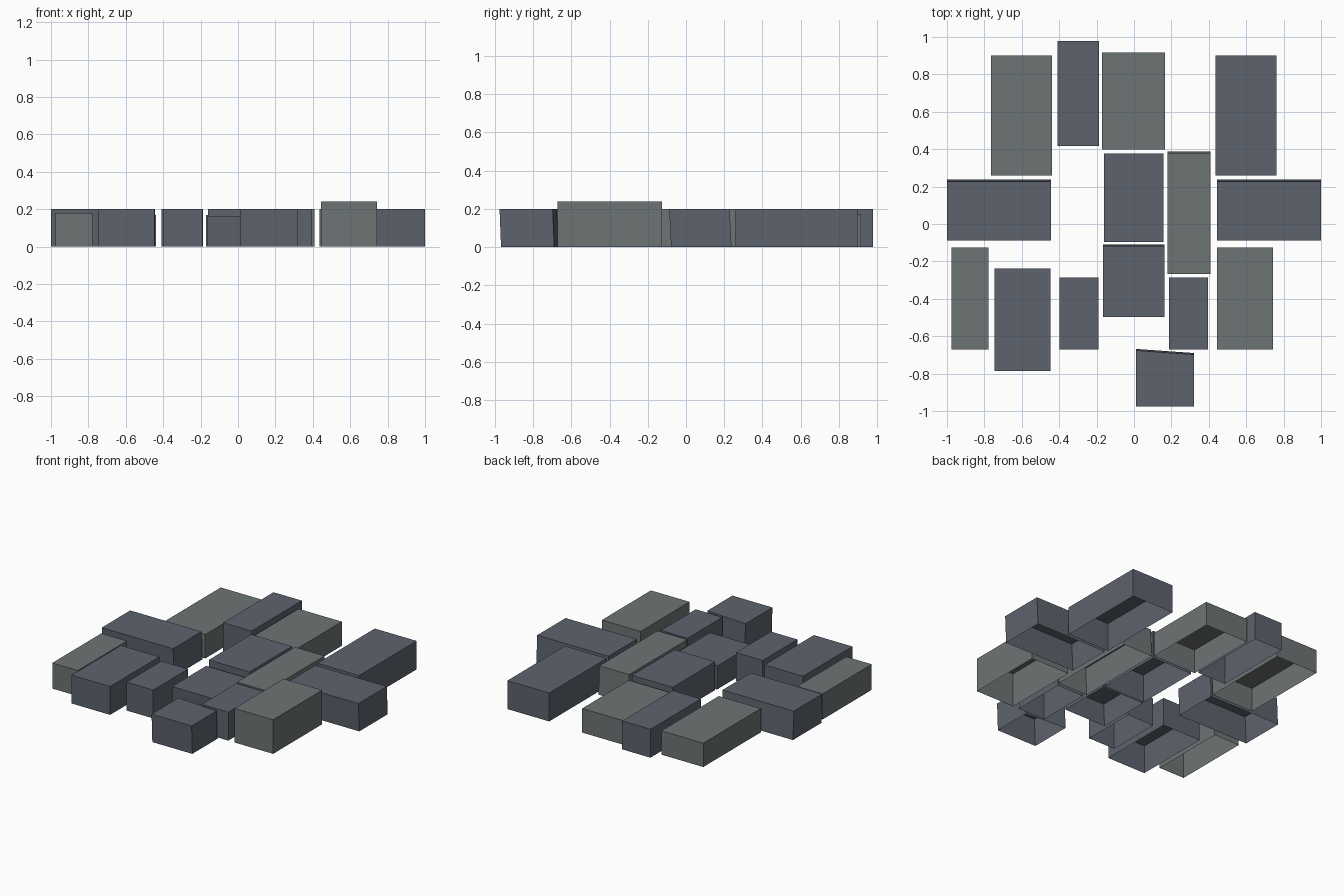
import bpy, bmesh

if "Cube" in bpy.data.objects:
    bpy.data.objects.remove(bpy.data.objects["Cube"])

def material(name, rgb):
    m = bpy.data.materials.new(name)
    m.diffuse_color = (*rgb, 1)
    m.use_nodes = True
    m.node_tree.nodes["Principled BSDF"].inputs["Base Color"].default_value = m.diffuse_color
    return m

SLATE = material("slate_stone", (0.11, 0.125, 0.155))
MOSS = material("moss_stone", (0.155, 0.175, 0.175))

def stone(name, x0, x1, y0, y1, h, mat, lean=0.0, skew=0.0):
    """Block open underneath; lean shifts the top in y, skew pulls in the back right corner."""
    bm = bmesh.new()
    plan = [(x0, y0), (x1, y0), (x1, y1 - skew), (x0, y1)]
    low = [bm.verts.new((x, y - lean, 0)) for x, y in plan]
    top = [bm.verts.new((x, y, h)) for x, y in plan]
    bm.faces.new(top)
    for i in range(4):
        j = (i + 1) % 4
        bm.faces.new((low[i], low[j], top[j], top[i]))
    me = bpy.data.meshes.new(name)
    bm.to_mesh(me)
    bm.free()
    me.materials.append(mat)
    bpy.context.collection.objects.link(bpy.data.objects.new(name, me))

# Back row
stone("back_left_stone", -0.765, -0.438, 0.26, 0.90, 0.168, MOSS)
stone("back_tall_stone", -0.408, -0.187, 0.417, 0.978, 0.20, SLATE)
stone("back_middle_stone", -0.171, 0.167, 0.398, 0.917, 0.17, MOSS)
stone("back_right_stone", 0.436, 0.762, 0.26, 0.90, 0.20, SLATE)

# Middle row
for side, x0, x1 in (("left", -1.0, -0.444), ("right", 0.444, 1.0)):
    stone(f"{side}_cross_stone", x0, x1, -0.088, 0.228, 0.20, SLATE, lean=-0.01)
stone("centre_stone", -0.16, 0.157, -0.097, 0.377, 0.20, SLATE)
stone("centre_long_stone", 0.178, 0.41, -0.267, 0.379, 0.20, MOSS, lean=-0.009)
stone("centre_front_stone", -0.165, 0.162, -0.498, -0.118, 0.165, SLATE, lean=-0.009)

# Front row
stone("front_far_left_stone", -0.977, -0.778, -0.672, -0.126, 0.18, MOSS)
stone("front_left_stone", -0.746, -0.446, -0.786, -0.238, 0.20, SLATE)
stone("front_small_left_stone", -0.398, -0.19, -0.672, -0.285, 0.20, SLATE)
stone("front_small_right_stone", 0.187, 0.395, -0.672, -0.285, 0.20, SLATE)
stone("front_right_stone", 0.443, 0.744, -0.672, -0.126, 0.24, MOSS)
stone("front_step_stone", 0.01, 0.322, -0.976, -0.676, 0.20, SLATE, lean=-0.008, skew=0.022)
